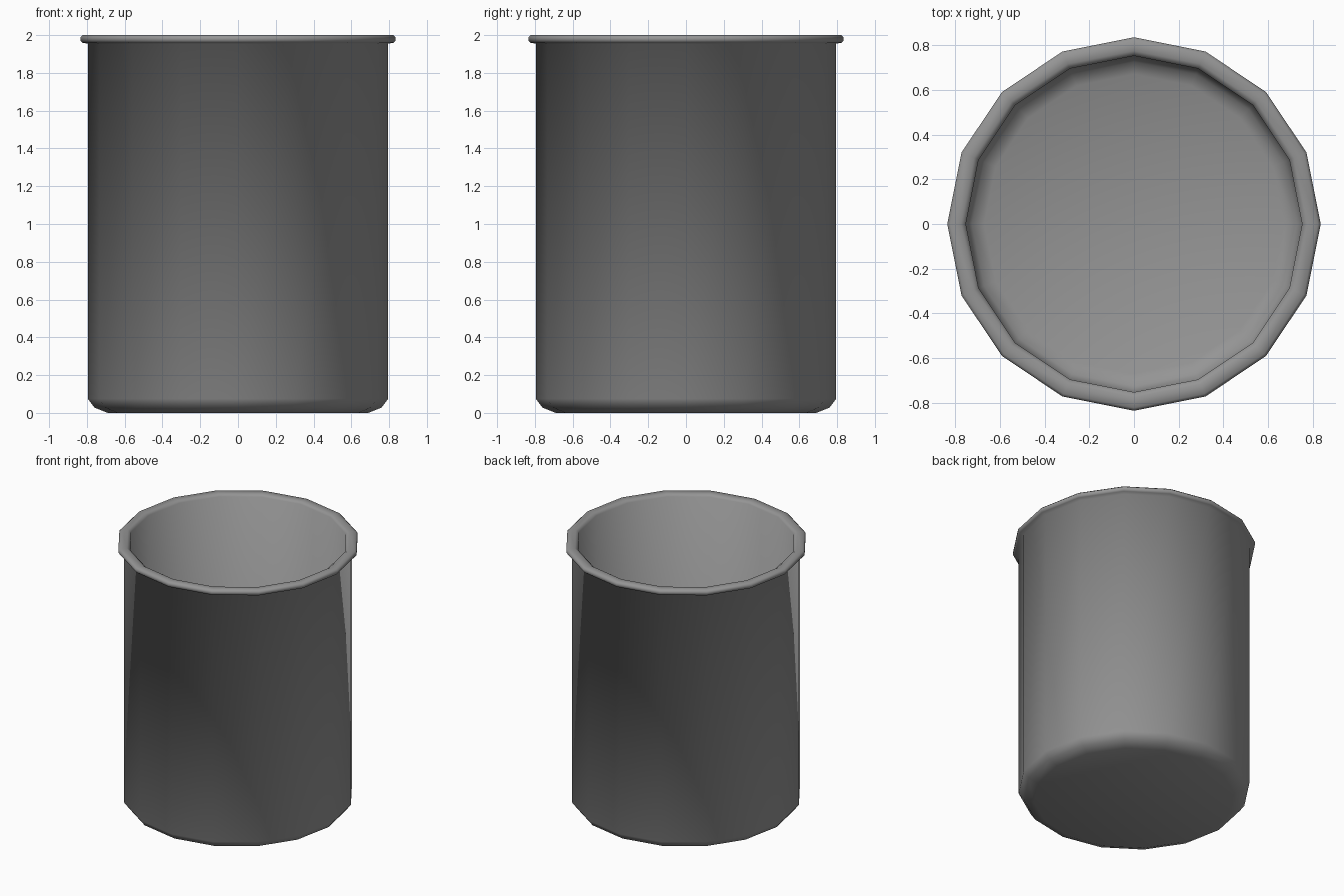
import bpy
import bmesh
from math import cos, sin, tau

cube = bpy.data.objects.get("Cube")
if cube:
    bpy.data.objects.remove(cube, do_unlink=True)

SIDES = 16

# Grey metal
metal = bpy.data.materials.new("grey_metal")
metal.use_nodes = True
colour = (0.3, 0.3, 0.3, 1)
metal.diffuse_color = colour
metal.node_tree.nodes["Principled BSDF"].inputs["Base Color"].default_value = colour

# Wall section as (radius, height): underside, outer wall, rolled rim, inner wall, floor
profile = [
    (0.69, 0.0), (0.76, 0.028), (0.795, 0.075),
    (0.795, 1.955), (0.825, 1.96), (0.835, 1.972), (0.835, 1.988), (0.822, 2.0),
    (0.775, 2.0), (0.752, 1.985),
    (0.752, 0.11), (0.725, 0.065), (0.67, 0.04),
]


def lathe(name, section):
    """Revolve an open section and close both ends with flat discs."""
    bm = bmesh.new()
    rings = [[bm.verts.new((r * cos(tau * i / SIDES), r * sin(tau * i / SIDES), z))
              for i in range(SIDES)] for r, z in section]
    for low, high in zip(rings, rings[1:]):
        for i in range(SIDES):
            j = (i + 1) % SIDES
            bm.faces.new((low[i], low[j], high[j], high[i]))
    bm.faces.new(rings[0][::-1])
    bm.faces.new(rings[-1])
    for face in bm.faces:
        face.smooth = True
    bmesh.ops.recalc_face_normals(bm, faces=bm.faces)
    mesh = bpy.data.meshes.new(name)
    bm.to_mesh(mesh)
    bm.free()
    mesh.materials.append(metal)
    obj = bpy.data.objects.new(name, mesh)
    bpy.context.collection.objects.link(obj)
    return obj


lathe("open_container", profile)
